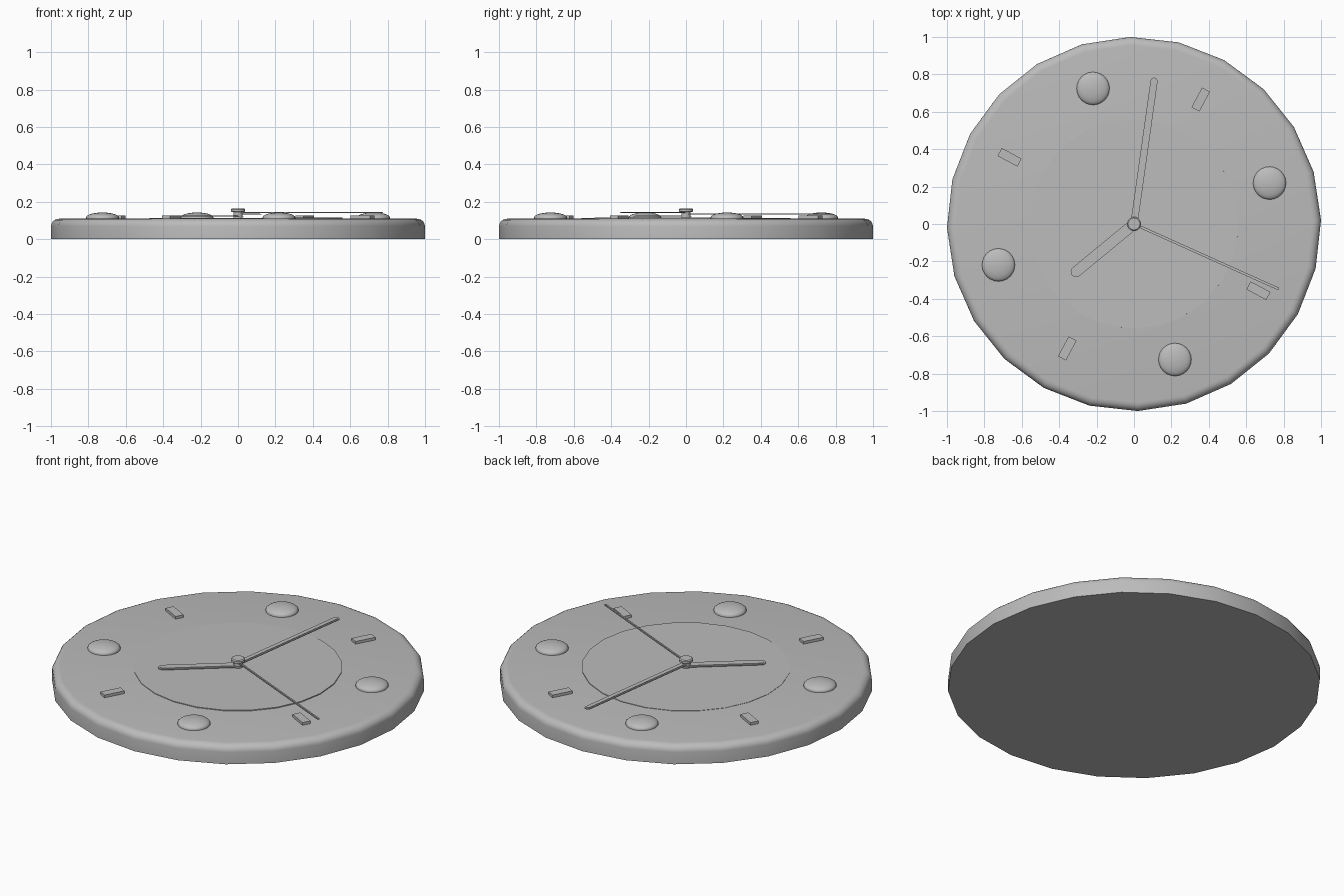
import bpy, bmesh
from math import sin, cos, pi, radians
from mathutils import Matrix

cube = bpy.data.objects.get("Cube")
if cube:
    bpy.data.objects.remove(cube, do_unlink=True)

grey = bpy.data.materials.new("plain grey")
grey.use_nodes = True
grey.diffuse_color = (0.5, 0.5, 0.5, 1)
grey.node_tree.nodes["Principled BSDF"].inputs["Base Color"].default_value = (0.5, 0.5, 0.5, 1)


def finish(name, bm, matrix, smooth=None):
    bmesh.ops.recalc_face_normals(bm, faces=bm.faces)
    mesh = bpy.data.meshes.new(name)
    bm.to_mesh(mesh)
    bm.free()
    mesh.materials.append(grey)
    ob = bpy.data.objects.new(name, mesh)
    ob.matrix_world = matrix
    bpy.context.collection.objects.link(ob)
    if smooth:
        bpy.ops.object.select_all(action='DESELECT')
        ob.select_set(True)
        bpy.context.view_layer.objects.active = ob
        bpy.ops.object.shade_smooth_by_angle(angle=radians(smooth))
    return ob


def loft(name, loops, matrix=Matrix(), smooth=None):
    """Skin a stack of closed loops and cap both ends."""
    bm = bmesh.new()
    rings = [[bm.verts.new(p) for p in loop] for loop in loops]
    for a, b in zip(rings, rings[1:]):
        for i in range(len(a)):
            j = (i + 1) % len(a)
            bm.faces.new((a[i], a[j], b[j], b[i]))
    bm.faces.new(rings[0])
    bm.faces.new(rings[-1])
    return finish(name, bm, matrix, smooth)


def turned(name, profile, sides, matrix=Matrix(), smooth=35):
    loops = [[(r * cos(2 * pi * i / sides), r * sin(2 * pi * i / sides), z)
              for i in range(sides)] for r, z in profile]
    return loft(name, loops, matrix, smooth)


def capsule(length, half, z, start=0.0, steps=8):
    """Outline of a rounded strip running along +x."""
    arc = [pi * k / steps - pi / 2 for k in range(steps + 1)]
    front = [(length + half * cos(a), half * sin(a), z) for a in arc]
    back = [(start - half * cos(a), -half * sin(a), z) for a in arc]
    return front + back


def at(angle, distance=0.0, z=0.0):
    return (Matrix.Rotation(radians(angle), 4, 'Z')
            @ Matrix.Translation((distance, 0, z)))


# Case with rounded upper rim
rim = [(0.955 + 0.045 * cos(a), 0.07 + 0.04 * sin(a))
       for a in [k * pi / 10 for k in range(6)]]
turned("clock_case", [(1.0, 0)] + rim, 24, at(1.2), 40)

# Thin inner dial, very slightly tilted
tilt = Matrix.Rotation(radians(-0.2), 4, 'Y')
turned("inner_dial", [(0.56, -0.004), (0.56, 0.003)], 24,
       at(-18, 0, 0.1105) @ tilt)

# Hour markers: domes alternate with bars
for n in range(4):
    angle = 16.8 + 90 * n
    dome = [(0.088, -0.004), (0.088, 0.006)]
    dome += [(0.088 * cos(a), 0.006 + 0.027 * sin(a))
             for a in [k * pi / 14 for k in range(1, 7)]] + [(0.004, 0.033)]
    turned("dome_marker", dome, 24, at(angle, 0.757, 0.11), 50)
    bar = [[(sx * 0.06, sy * 0.024, z) for sx, sy in
            ((-1, -1), (1, -1), (1, 1), (-1, 1))] for z in (-0.004, 0.016)]
    loft("bar_marker", bar, at(angle + 45, 0.755, 0.11))


# Hands with a narrow raised middle
def hand(name, angle, length, half, z, lip):
    loops = [capsule(length - half, half, z),
             capsule(length - half, half, z + 0.004),
             capsule(length - half, half - lip, z + 0.004),
             capsule(length - half, half - lip, z + 0.007)]
    loft(name, loops, at(angle))


hand("hour_hand", 219.5, 0.43, 0.029, 0.121, 0.010)
hand("minute_hand", 82, 0.79, 0.019, 0.131, 0.008)
hand("second_hand", -24.2, 0.85, 0.007, 0.139, 0.003)

# Central spindle and cap
turned("spindle", [(0.025, 0.105), (0.025, 0.148)], 16)
turned("spindle_cap", [(0.032, 0.145), (0.038, 0.149), (0.038, 0.16),
                       (0.032, 0.165)], 16)
